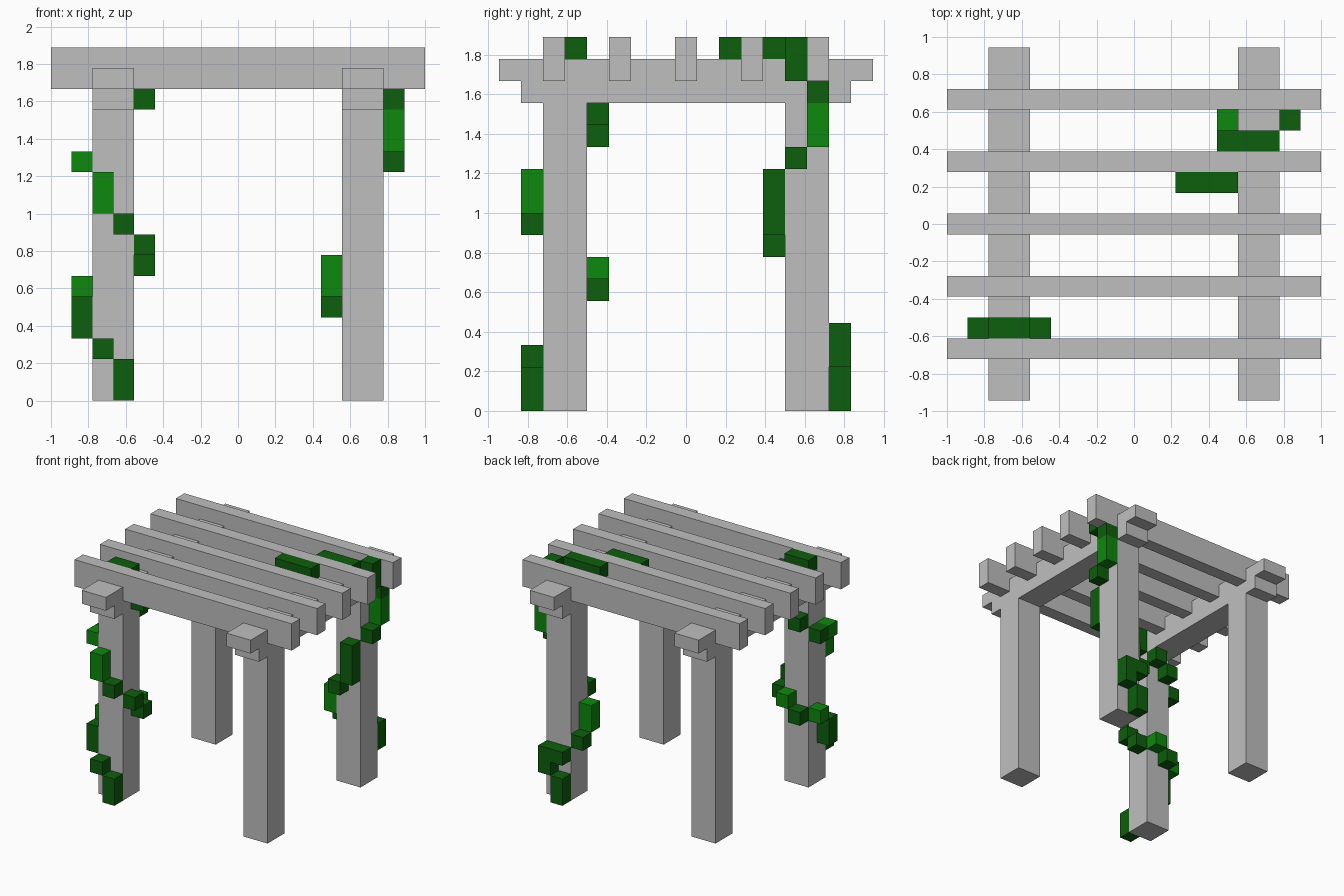
import bpy
import bmesh
from mathutils import Matrix, Vector

cube = bpy.data.objects.get("Cube")
if cube:
    bpy.data.objects.remove(cube, do_unlink=True)

U = 1 / 9  # one block of the building grid


def make_material(name, color):
    mat = bpy.data.materials.new(name)
    mat.use_nodes = True
    mat.diffuse_color = (*color, 1)
    mat.node_tree.nodes["Principled BSDF"].inputs["Base Color"].default_value = (*color, 1)
    return mat


grey = make_material("grey_stone", (0.52, 0.52, 0.52))
dark = make_material("dark_green_leaf", (0.004, 0.114, 0.004))
light = make_material("light_green_leaf", (0.004, 0.25, 0.004))


def box(name, lo, hi, mat):
    """Axis-aligned box between two corners, given in blocks."""
    lo, hi = Vector(lo) * U, Vector(hi) * U
    bm = bmesh.new()
    bmesh.ops.create_cube(bm, size=1, matrix=Matrix.Diagonal((*(hi - lo), 1)))
    mesh = bpy.data.meshes.new(name)
    bm.to_mesh(mesh)
    bm.free()
    mesh.materials.append(mat)
    obj = bpy.data.objects.new(name, mesh)
    obj.location = (lo + hi) / 2
    bpy.context.collection.objects.link(obj)
    return obj


# Posts and the two-step beams they carry
for side, x in (("left", 5), ("right", -7)):
    for end, y in (("front", -6.5), ("back", 4.5)):
        box(f"{end}_{side}_post", (x, y, 0), (x + 2, y + 2, 14), grey)
    box(f"{side}_lower_beam", (x, -7.5, 14), (x + 2, 7.5, 15), grey)
    box(f"{side}_upper_beam", (x, -8.5, 15), (x + 2, 8.5, 16), grey)

# Rafters across the beams
for i in range(5):
    y = -6 + 3 * i
    box(f"rafter_{i + 1}", (-9, y - 0.5, 15), (9, y + 0.5, 17), grey)

# Vine pieces: x, y, bottom, top, length along x, colour
front_vine = [
    (-6, -7.5, 0, 2, 1, dark),
    (-7, -7.5, 2, 3, 1, dark),
    (-8, -6.5, 3, 5, 1, dark),
    (-8, -5.5, 5, 6, 1, light),
    (-7, -4.5, 5, 6, 1, dark),
    (-6, -4.5, 6, 7, 1, light),
    (-5, -5.5, 6, 7, 1, dark),
    (-5, -6.5, 7, 8, 1, dark),
    (-6, -7.5, 8, 9, 1, dark),
    (-7, -7.5, 9, 11, 1, light),
    (-8, -6.5, 11, 12, 1, light),
    (-8, -5.5, 11, 12, 1, dark),
    (-7, -4.5, 12, 13, 1, dark),
    (-6, -4.5, 13, 14, 1, dark),
    (-5, -5.5, 14, 16, 1, dark),
    (-7, -5.5, 16, 17, 2, dark),
]
back_vine = [
    (5, 6.5, 0, 2, 1, dark),
    (6, 6.5, 2, 4, 1, dark),
    (5, 6.5, 3, 4, 1, dark),
    (4, 5.5, 4, 5, 1, dark),
    (4, 4.5, 5, 7, 1, light),
    (5, 3.5, 7, 8, 1, dark),
    (6, 3.5, 8, 11, 1, dark),
    (7, 4.5, 11, 12, 1, dark),
    (7, 5.5, 12, 14, 1, light),
    (7, 5.5, 14, 15, 1, dark),
    (7, 4.5, 15, 17, 1, dark),
    (4, 3.5, 16, 17, 3, dark),
    (2, 1.5, 16, 17, 3, dark),
]
for name, vine in (("front_vine", front_vine), ("back_vine", back_vine)):
    for i, (x, y, z0, z1, length, mat) in enumerate(vine, 1):
        box(f"{name}_{i}", (x, y, z0), (x + length, y + 1, z1), mat)
